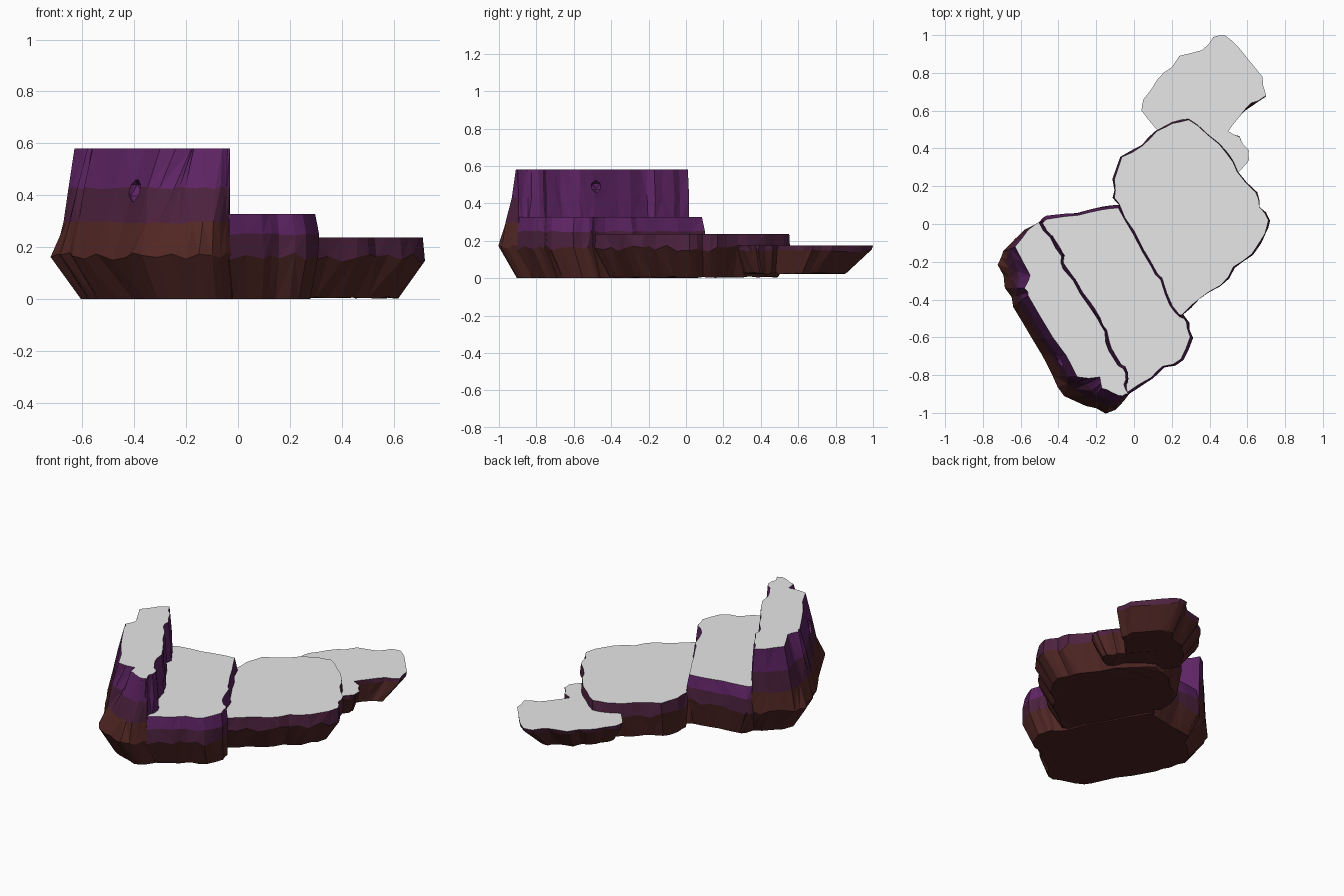
import bpy, bmesh, random
from mathutils import Vector

if "Cube" in bpy.data.objects:
    bpy.data.objects.remove(bpy.data.objects["Cube"])

random.seed(4)


def material(name, rgb):
    m = bpy.data.materials.new(name)
    m.diffuse_color = (*rgb, 1)
    m.use_nodes = True
    m.node_tree.nodes["Principled BSDF"].inputs["Base Color"].default_value = m.diffuse_color
    return m


PURPLE, MAROON, BROWN, DARK, GREY = range(5)
MATS = [material("purple rock", (0.115, 0.018, 0.13)),
        material("maroon rock", (0.075, 0.016, 0.05)),
        material("brown rock", (0.087, 0.021, 0.018)),
        material("dark brown rock", (0.075, 0.019, 0.017)),
        material("pale grey top", (0.8, 0.8, 0.8))]


def shrink(pts, centre, s):
    return [(centre[0] + (x - centre[0]) * s, centre[1] + (y - centre[1]) * s) for x, y in pts]


def mix(a, b, t):
    return [(p[0] + (q[0] - p[0]) * t, p[1] + (q[1] - p[1]) * t) for p, q in zip(a, b)]


def roughen(pts, offsets):
    """Add a slightly displaced midpoint on every edge."""
    out = []
    for i, p in enumerate(pts):
        q = pts[(i + 1) % len(pts)]
        out += [p, ((p[0] + q[0]) / 2 + offsets[i][0], (p[1] + q[1]) / 2 + offsets[i][1])]
    return out


def rock(name, rings, bands, inner_count=0):
    """Loft rings of (outline, z, z jitter); bands gives the colour between rings.
    The first inner_count edges stay purple above the second band."""
    bm = bmesh.new()
    loops = []
    off = [(random.uniform(-.009, .009), random.uniform(-.009, .009)) for _ in rings[0][0]]
    for i, (pts, z, jz) in enumerate(rings):
        w = 0.005 if 0 < i < len(rings) - 1 else 0
        loops.append([bm.verts.new((x + random.uniform(-w, w), y + random.uniform(-w, w),
                                    z + random.uniform(-jz, jz))) for x, y in roughen(pts, off)])
    n = len(loops[0])
    for k, mat in enumerate(bands):
        lo, hi = loops[k], loops[k + 1]
        for i in range(n):
            j = (i + 1) % n
            a, b, c, d = lo[i], lo[j], hi[j], hi[i]
            tris = ((a, b, c), (a, c, d)) if random.random() < 0.5 else ((a, b, d), (b, c, d))
            for t in tris:
                bm.faces.new(t).material_index = PURPLE if k > 1 and i < inner_count * 2 else mat
    bm.faces.new(loops[0]).material_index = DARK
    bm.faces.new(loops[-1]).material_index = GREY
    bmesh.ops.triangulate(bm, faces=[f for f in bm.faces if len(f.verts) > 4])
    bmesh.ops.recalc_face_normals(bm, faces=bm.faces)
    me = bpy.data.meshes.new(name)
    bm.to_mesh(me)
    bm.free()
    for m in MATS:
        me.materials.append(m)
    ob = bpy.data.objects.new(name, me)
    bpy.context.collection.objects.link(ob)
    return ob


# Tall wall: inner edge leans back a little, separate outer edges at waist and at top
inner = [(-.48, .02), (-.42, -.06), (-.36, -.16), (-.35, -.23), (-.26, -.36), (-.17, -.49),
         (-.13, -.56), (-.11, -.66), (-.06, -.74), (-.02, -.78), (-.03, -.84), (-.03, -.90)]
waist = inner + [(-.07, -.96), (-.15, -1.0), (-.25, -.96), (-.37, -.91), (-.43, -.80), (-.55, -.60),
                 (-.64, -.44), (-.68, -.34), (-.72, -.22), (-.69, -.14), (-.58, -.03)]
top = [(x - .024, y - .01) for x, y in inner[:-1]] + [
    (-.03, -.90), (-.06, -.91), (-.12, -.89), (-.17, -.87), (-.18, -.81), (-.30, -.81), (-.43, -.60),
    (-.56, -.38), (-.58, -.34), (-.55, -.27), (-.63, -.12), (-.56, -.03)]
wall = rock("tall_wall", [(shrink(waist, (0, -.4), .84), 0, 0), (waist, .165, .015),
                          (mix(waist, top, .32), .295, .006), (mix(waist, top, .63), .43, .006),
                          (top, .58, 0)], [DARK, BROWN, MAROON, PURPLE], len(inner) - 1)

# Upper step
step = [(-.49, .02), (-.46, .04), (-.30, .06), (-.17, .09), (-.08, .10), (0, -.04), (.10, -.22),
        (.15, -.29), (.20, -.43), (.25, -.49), (.29, -.52), (.31, -.60), (.26, -.72), (.16, -.76),
        (.10, -.82), (-.03, -.90), (-.20, -.80), (-.35, -.60), (-.50, -.30), (-.53, -.10)]
rock("upper_step", [(shrink(step, (.05, -.2), .88), 0, 0), (step, .165, .02), (step, .25, .005),
                    (shrink(step, (-.2, -.5), .975), .328, 0)], [DARK, MAROON, PURPLE])

# Middle step
step = [(-.08, .10), (-.11, .14), (-.11, .24), (-.07, .36), (.04, .42), (.12, .50), (.20, .54),
        (.29, .56), (.39, .48), (.50, .37), (.55, .28), (.65, .17), (.67, .09), (.718, .02),
        (.70, -.05), (.63, -.16), (.53, -.23), (.46, -.33), (.35, -.40), (.25, -.49),
        (.10, -.45), (-.15, -.05), (-.12, .05)]
rock("middle_step", [(shrink(step, (0, .1), .86), .006, .005), (step, .16, .02),
                     (shrink(step, (.3, 0), .985), .237, 0)], [DARK, MAROON])

# Low slab at the back
step = [(.12, .50), (.04, .60), (.05, .66), (.12, .76), (.20, .83), (.24, .89), (.36, .92),
        (.42, .99), (.48, 1.0), (.55, .94), (.68, .78), (.70, .68), (.62, .64), (.56, .57),
        (.50, .49), (.56, .46), (.61, .39), (.61, .34), (.56, .28), (.45, .25), (.20, .35)]
rock("low_slab", [(shrink(step, (.38, .45), .74), .025, .006),
                  (shrink(step, (.38, .45), .98), .15, .01), (step, .175, 0)], [DARK, MAROON])

# Two small hollows cut into the tall wall
for i, (pos, r) in enumerate([((-.40, -.72, .42), .05), ((-.20, -.48, .49), .035)]):
    bpy.ops.mesh.primitive_ico_sphere_add(subdivisions=1, radius=r, location=Vector(pos))
    cutter = bpy.context.object
    cutter.name = "hollow_cutter_%d" % i
    for m in MATS:
        cutter.data.materials.append(m)
    cutter.hide_render = True
    cutter.display_type = 'WIRE'
    mod = wall.modifiers.new("hollow", 'BOOLEAN')
    mod.operation = 'DIFFERENCE'
    mod.solver = 'EXACT'
    mod.object = cutter
